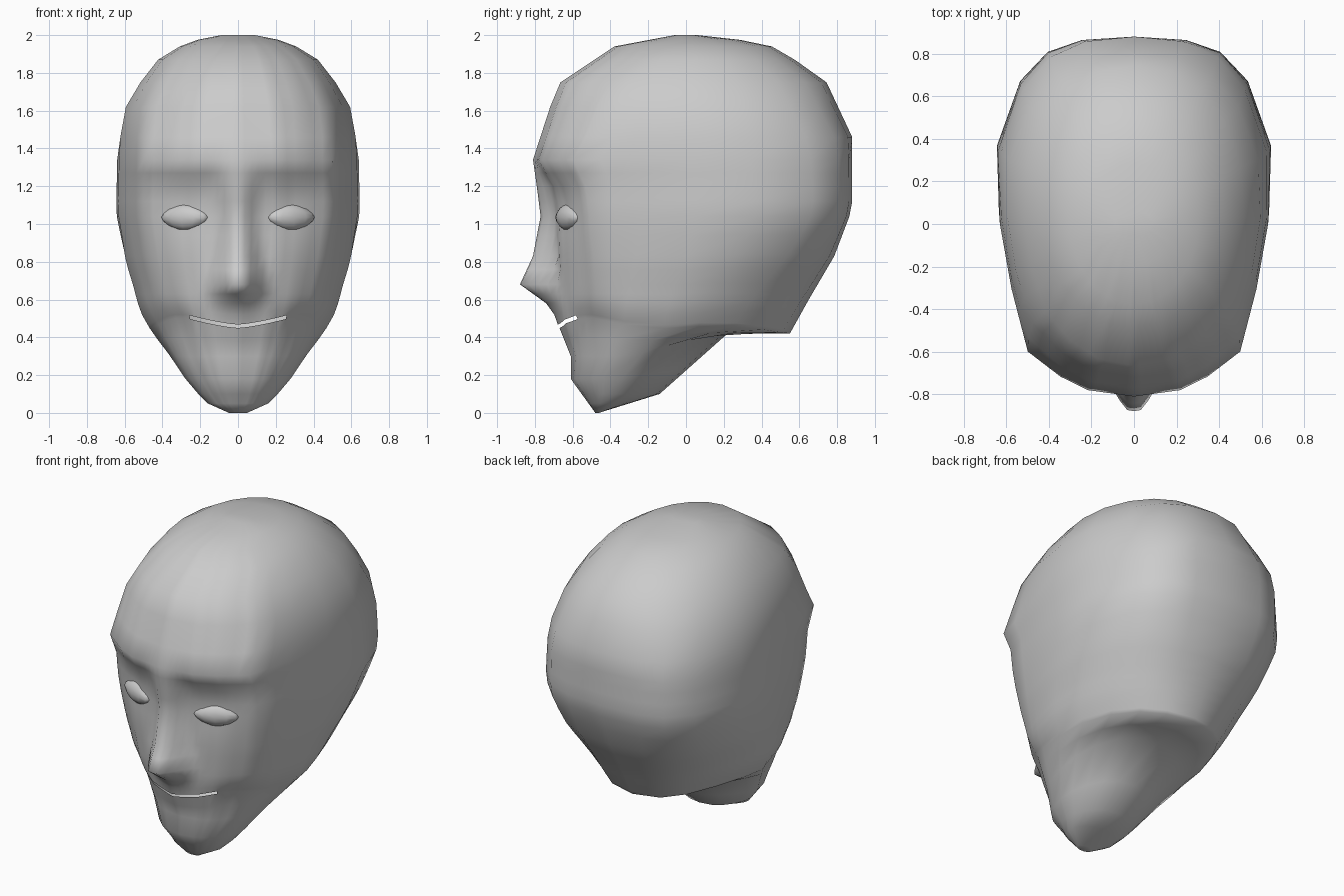
import bpy, bmesh, math

if "Cube" in bpy.data.objects:
    bpy.data.objects.remove(bpy.data.objects["Cube"])

def lerp_table(table, z):
    """Piecewise linear lookup in a list of (z, value)."""
    if z <= table[0][0]:
        return table[0][1]
    for (a, va), (b, vb) in zip(table, table[1:]):
        if z <= b:
            return va + (vb - va) * (z - a) / (b - a)
    return table[-1][1]

def clamp(v):
    return max(0.0, min(1.0, v))

# Profiles by ring height: front and back outline, back height, half width
FRONT = [(0, -.48), (.18, -.61), (.3, -.61), (.45, -.67), (.47, -.68), (.58, -.69), (.83, -.70),
         (1.04, -.71), (1.2, -.735), (1.34, -.81), (1.74, -.68), (1.94, -.38), (2, -.06)]
BACK = [(0, -.43), (.1, -.14), (.3, .22), (.45, .55), (.63, .65), (.83, .785), (1.08, .88),
        (1.46, .88), (1.78, .73), (1.96, .42), (2, .06)]
BACK_Z = [(0, .01), (.1, .1), (.3, .42), (.45, .42), (.63, .6), (.83, .83), (2, 2)]
WIDTH = [(0, .05), (.05, .16), (.15, .26), (.42, .45), (.54, .52), (.68, .56),
         (.8, .6), (1.06, .645), (1.42, .638), (1.66, .59), (1.9, .4), (1.97, .24), (2, .09)]
# Nose: projection and half width by height
NOSE = [(.5, 0), (.58, .05), (.68, .185), (.83, .11), (1.04, .06), (1.2, .055), (1.34, 0)]
NOSE_W = [(.55, .19), (.68, .17), (.83, .135), (1.04, .1), (1.2, .13)]
# Jaw and crown section share by height
JAW = [(.42, 1), (.55, .8), (.75, .4), (1, 0)]
CROWN = [(1.34, 0), (1.46, .25), (1.72, .65), (2, 1)]
# Half cross-sections (x share, y share) from front to back
SKULL_SEC = [(0, -1), (.34, -.965), (.54, -.89), (.78, -.75), (.9, -.4), (.985, -.04),
             (1, .36), (.83, .74), (.63, .91), (.38, .98), (0, 1)]
JAW_SEC = [(0, -1), (.34, -.94), (.54, -.84), (.78, -.63), (.9, -.44), (1, -.1),
           (.96, .2), (.83, .5), (.63, .76), (.37, .93), (0, 1)]
CROWN_SEC = [(math.sin(i * math.pi / 10), -math.cos(i * math.pi / 10)) for i in range(11)]
SUB = [6, 3, 3, 2, 1, 1, 1, 1, 1, 1]
LEVELS = [0, .05, .1, .18, .3, .38, .45, .468, .52, .58, .63, .68, .76, .83, .94, 1.04,
          1.12, 1.2, 1.27, 1.34, 1.46, 1.62, 1.75, 1.87, 1.94, 1.975, 2]

def mix(a, b, t):
    return [(p[0] + (q[0] - p[0]) * t, p[1] + (q[1] - p[1]) * t) for p, q in zip(a, b)]

def section(z):
    """Half section blended between skull, jaw and crown shapes, subdivided."""
    key = mix(SKULL_SEC, JAW_SEC, lerp_table(JAW, z))
    key = mix(key, CROWN_SEC, lerp_table(CROWN, z))
    pts = []
    for (a, b), n in zip(zip(key, key[1:]), SUB):
        pts += [(a[0] + (b[0] - a[0]) * i / n, a[1] + (b[1] - a[1]) * i / n) for i in range(n)]
    return pts + [key[-1]]

def head_point(u, v, z):
    yf, yb, w = (lerp_table(t, z) for t in (FRONT, BACK, WIDTH))
    x, y = u * w, (yf + yb) / 2 + v * (yb - yf) / 2
    zp = z
    if v < -.3:
        # nose wedge with a flat ridge
        y -= lerp_table(NOSE, z) * clamp(1.3 - 1.3 * abs(x) / lerp_table(NOSE_W, z))
        # eye socket
        y += .025 * math.exp(-((abs(x) - .28) / .13) ** 2 - ((z - 1.1) / .12) ** 2)
        # mouth corners curve upward
        zp += .055 * clamp(abs(x / .27)) ** 1.4 * clamp(1 - abs(z - .46) / .16) * clamp((-.3 - v) / .4)
    # underside follows the jaw and nape, slightly rounded at its sides
    t = clamp((v + .2) / 1.2)
    zp += (lerp_table(BACK_Z, z) - z) * t
    zp += .07 * abs(u) ** 3 * clamp(v + .1) * clamp((z - .12) / .3) * clamp((1 - z) / .5)
    return x, y, zp

def finish(name, bm):
    bmesh.ops.recalc_face_normals(bm, faces=bm.faces)
    mesh = bpy.data.meshes.new(name)
    bm.to_mesh(mesh)
    bm.free()
    ob = bpy.data.objects.new(name, mesh)
    bpy.context.collection.objects.link(ob)
    bpy.ops.object.select_all(action='DESELECT')
    ob.select_set(True)
    bpy.context.view_layer.objects.active = ob
    bpy.ops.object.shade_smooth_by_angle(angle=math.radians(80))
    return ob

# Head shell: stacked rings
bm = bmesh.new()
rings = []
for z in LEVELS:
    half = section(z)
    loop = half + [(-u, v) for u, v in half[-2:0:-1]]
    rings.append([bm.verts.new(head_point(u, v, z)) for u, v in loop])
for z, low, high in zip(LEVELS, rings, rings[1:]):
    for i in range(len(low)):
        k = (i + 1) % len(low)
        mid = (low[i].co + low[k].co) / 2
        # open mouth slit between the lip rows
        if z == .45 and abs(mid.x) < .26 and mid.y < -.4:
            continue
        bm.faces.new((low[i], low[k], high[k], high[i]))
bm.faces.new(rings[0])
bm.faces.new(rings[-1])
finish("head", bm)

# Eyes: almond shapes set into the sockets
for side, name in ((1, "eye_right"), (-1, "eye_left")):
    bm = bmesh.new()
    bmesh.ops.create_uvsphere(bm, u_segments=12, v_segments=8, radius=1)
    for v in bm.verts:
        v.co.z *= 1 - .35 * v.co.x ** 2
        v.co.x, v.co.y, v.co.z = v.co.x * .14, v.co.y * .05, v.co.z * .07
    eye = finish(name, bm)
    eye.location = (.28 * side, -.62, 1.035)
    eye.rotation_euler.z = math.radians(24 * side)
